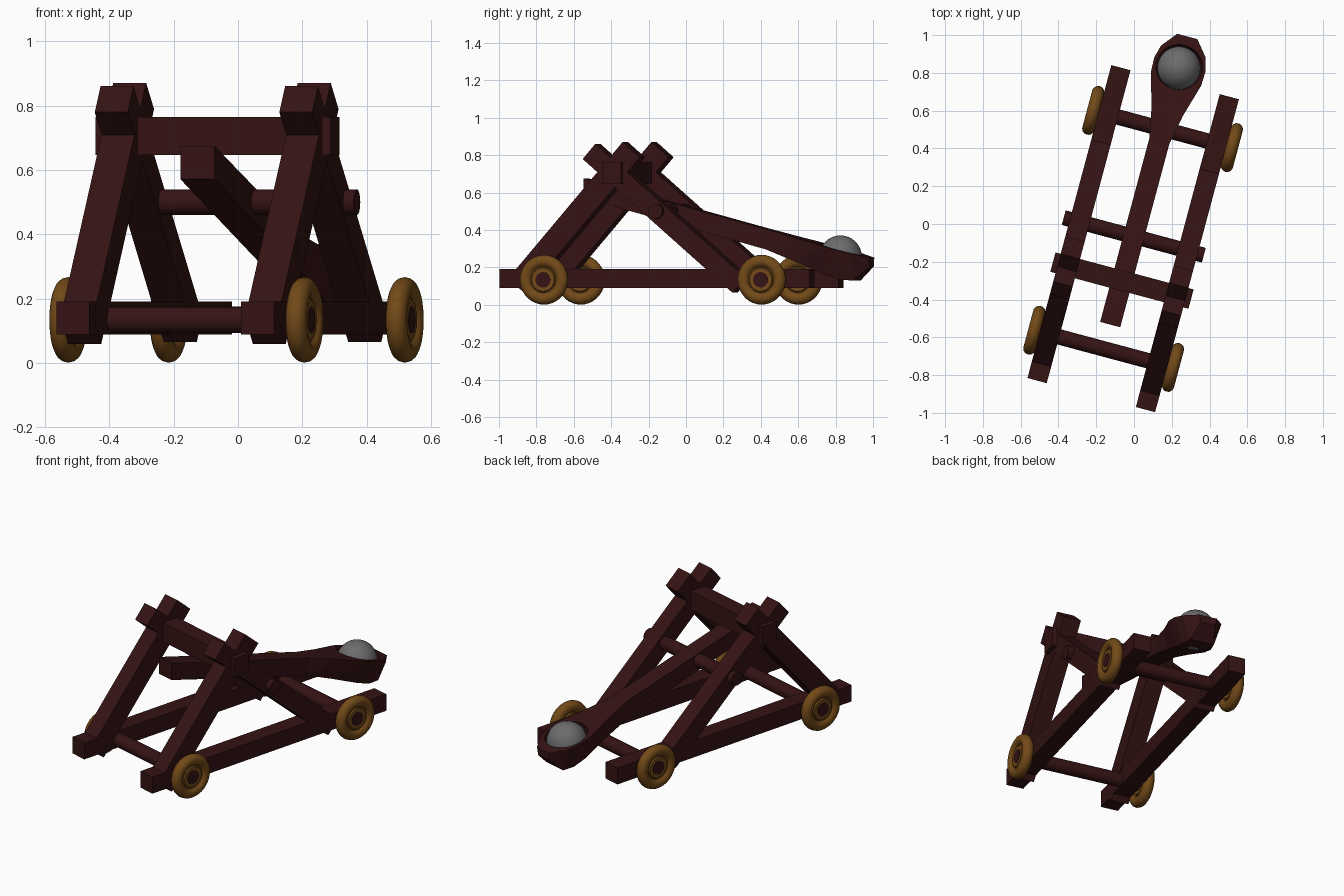
import bpy, bmesh, math
from mathutils import Matrix, Vector

if "Cube" in bpy.data.objects:
    bpy.data.objects.remove(bpy.data.objects["Cube"])

# Whole machine is turned 15 degrees; local axes: x across, y along, z up
ROOT = Matrix.Rotation(math.radians(-15), 4, 'Z') @ Matrix.Translation((0.016, 0, 0))


def material(name, rgb):
    m = bpy.data.materials.new(name)
    m.diffuse_color = (*rgb, 1)
    m.use_nodes = True
    m.node_tree.nodes["Principled BSDF"].inputs["Base Color"].default_value = m.diffuse_color
    return m


WOOD = material("dark_red_wood", (0.036, 0.0065, 0.007))
GOLD = material("golden_wheel_wood", (0.17, 0.068, 0.009))
STONE = material("grey_stone", (0.15, 0.15, 0.155))


def finish(name, bm, mat, matrix=Matrix(), smooth=False):
    bmesh.ops.recalc_face_normals(bm, faces=bm.faces)
    me = bpy.data.meshes.new(name)
    bm.to_mesh(me)
    bm.free()
    me.materials.append(mat)
    ob = bpy.data.objects.new(name, me)
    bpy.context.collection.objects.link(ob)
    ob.matrix_world = ROOT @ matrix
    if smooth:
        bpy.ops.object.select_all(action='DESELECT')
        ob.select_set(True)
        bpy.context.view_layer.objects.active = ob
        bpy.ops.object.shade_smooth_by_angle(angle=math.radians(35))
    return ob


def box(name, centre, size, tilt=0.0):
    bm = bmesh.new()
    bmesh.ops.create_cube(bm, size=1)
    bmesh.ops.scale(bm, vec=size, verts=bm.verts)
    return finish(name, bm, WOOD, Matrix.Translation(centre) @ Matrix.Rotation(tilt, 4, 'X'))


def strut(name, x, top, bottom, thick):
    # beam between two (y, z) points in a side plane
    a, b = Vector((x, *bottom)), Vector((x, *top))
    d = b - a
    return box(name, (a + b) / 2, (0.106, thick, d.length), math.atan2(-d.y, d.z))


def rod(name, y, z, radius, half):
    bm = bmesh.new()
    bmesh.ops.create_cone(bm, cap_ends=True, segments=24, radius1=radius, radius2=radius, depth=2 * half)
    return finish(name, bm, WOOD, Matrix.Translation((0, y, z)) @ Matrix.Rotation(math.pi / 2, 4, 'Y'), True)


def wheel(name, x, y, z):
    # closed (radius, offset) profile spun around the axle: disc, groove, round tyre
    half = [(0.0, 0.022), (0.062, 0.022), (0.066, 0.014), (0.072, 0.014)]
    half += [(0.1 + 0.033 * math.cos(t), 0.033 * math.sin(t))
             for t in (math.radians(a) for a in range(150, 0, -25))]
    prof = half + [(0.133, 0.0)] + [(r, -w) for r, w in reversed(half)]
    bm = bmesh.new()
    vs = [bm.verts.new((w, r, 0)) for r, w in prof]
    edges = [bm.edges.new(p) for p in zip(vs, vs[1:])]
    bmesh.ops.spin(bm, geom=vs + edges, cent=(0, 0, 0), axis=(1, 0, 0), angle=2 * math.pi,
                   steps=36, use_merge=True)
    bmesh.ops.remove_doubles(bm, verts=bm.verts, dist=1e-5)
    return finish(name, bm, GOLD, Matrix.Translation((x, y, z)), True)


# Side frames: rails and crossed struts
for side, s in (("left", -1), ("right", 1)):
    x = s * 0.297
    box(side + "_rail", (x, -0.076, 0.14), (0.105, 1.715, 0.102))
    strut(side + "_front_strut", x, (-0.205, 0.83), (-0.839, 0.10), 0.125)
    strut(side + "_rear_strut", x, (-0.439, 0.82), (0.39, 0.105), 0.107)
    for end, y in (("front", -0.68), ("rear", 0.525)):
        wheel(f"{side}_{end}_wheel", s * 0.38, y, 0.134)

# Cross members
box("top_crossbeam", (0, -0.306, 0.705), (0.757, 0.106, 0.118))
rod("front_axle", -0.68, 0.134, 0.041, 0.404)
rod("rear_axle", 0.525, 0.134, 0.041, 0.404)
rod("arm_pivot", -0.064, 0.5, 0.04, 0.384)

# Throwing arm: sections of (y, half width on top, half width below, depth)
sections = [(-0.547, 0.055, 0.055, 0.10), (0.46, 0.055, 0.055, 0.105), (0.62, 0.086, 0.065, 0.125),
            (0.80, 0.138, 0.085, 0.15), (0.88, 0.141, 0.088, 0.152), (0.95, 0.122, 0.075, 0.14),
            (1.032, 0.055, 0.045, 0.045)]
slope = math.radians(15)
bm = bmesh.new()
rings = []
for y, top, low, depth in sections:
    z = 0.675 - (y + 0.547) * math.tan(slope)
    drop = depth / math.cos(slope)
    rings.append([bm.verts.new(p) for p in
                  ((-top, y, z), (top, y, z), (low, y, z - drop), (-low, y, z - drop))])
for a, b in zip(rings, rings[1:]):
    for i in range(4):
        j = (i + 1) % 4
        bm.faces.new((a[i], a[j], b[j], b[i]))
bm.faces.new(rings[0])
bm.faces.new(rings[-1])
bmesh.ops.triangulate(bm, faces=bm.faces)
arm = finish("throwing_arm", bm, WOOD)


def ball(name, z, radius, mat):
    b = bmesh.new()
    bmesh.ops.create_uvsphere(b, u_segments=28, v_segments=16, radius=radius)
    return finish(name, b, mat, Matrix.Translation((0, 0.859, z)), True)


# Hollow in the spoon, then the shot
cutter = ball("bowl_cutter", 0.278, 0.126, WOOD)
cutter.hide_render = True
mod = arm.modifiers.new("bowl", 'BOOLEAN')
mod.operation = 'DIFFERENCE'
mod.solver = 'EXACT'
mod.object = cutter
bpy.ops.object.select_all(action='DESELECT')
arm.select_set(True)
bpy.context.view_layer.objects.active = arm
bpy.ops.object.modifier_apply(modifier=mod.name)
bpy.data.objects.remove(cutter)
ball("stone_shot", 0.256, 0.115, STONE)
